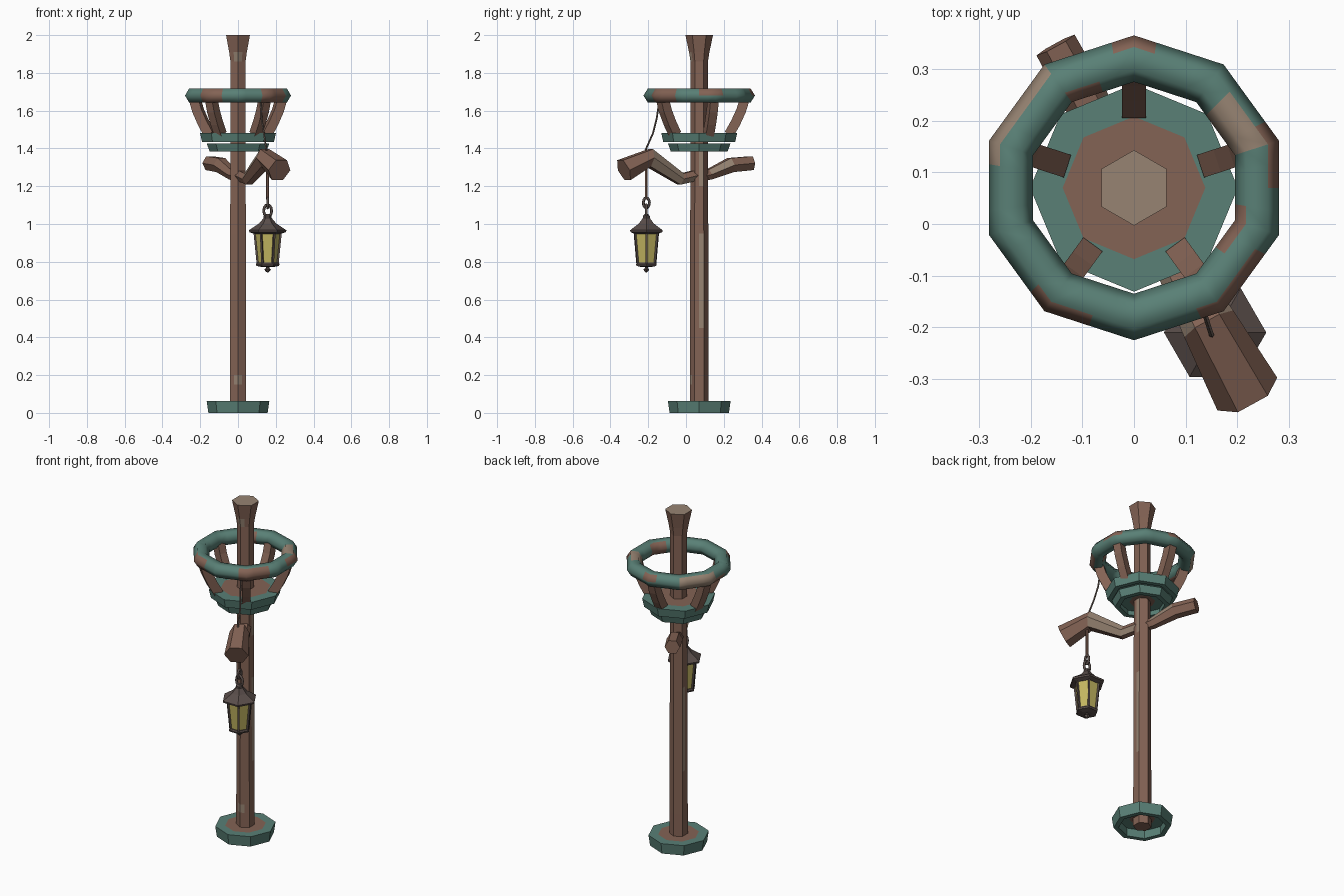
import bpy, bmesh, math
from mathutils import Vector

if "Cube" in bpy.data.objects:
    bpy.data.objects.remove(bpy.data.objects["Cube"])

def mat(name, c):
    m = bpy.data.materials.new(name)
    m.diffuse_color = (*c, 1)
    m.use_nodes = True
    m.node_tree.nodes["Principled BSDF"].inputs["Base Color"].default_value = m.diffuse_color
    return m

WOOD = mat("brown wood", (0.23, 0.125, 0.09))
TAN = mat("worn tan", (0.31, 0.23, 0.17))
TEAL = mat("teal paint", (0.10, 0.215, 0.18))
IRON = mat("dark iron", (0.10, 0.075, 0.068))
GLASS = mat("yellow glass", (0.55, 0.47, 0.12))
OLIVE = mat("olive glass", (0.27, 0.22, 0.06))
ROPE = mat("grey rope", (0.16, 0.12, 0.10))
DARK = mat("dark brown", (0.12, 0.065, 0.05))
C = Vector((0, 0.07, 0))                 # pole axis
L = Vector((0.157, -0.21, 0))            # lantern axis

def finish(name, bm, mats, smooth=None):
    bmesh.ops.recalc_face_normals(bm, faces=bm.faces)
    me = bpy.data.meshes.new(name)
    bm.to_mesh(me)
    bm.free()
    ob = bpy.data.objects.new(name, me)
    bpy.context.collection.objects.link(ob)
    for m in mats:
        me.materials.append(m)
    if smooth:
        bpy.ops.object.select_all(action='DESELECT')
        ob.select_set(True)
        bpy.context.view_layer.objects.active = ob
        bpy.ops.object.shade_smooth_by_angle(angle=math.radians(smooth))
    return ob

def skin(name, rings, mats, rule=None, closed=False, caps=(0, 0), smooth=None):
    """Join rings of points; rule(ring, side) gives the material index."""
    bm = bmesh.new()
    vs = [[bm.verts.new(p) for p in r] for r in rings]
    n = len(rings[0])
    for i in range(len(vs) if closed else len(vs) - 1):
        a, b = vs[i], vs[(i + 1) % len(vs)]
        for k in range(n):
            f = bm.faces.new((a[k], a[(k + 1) % n], b[(k + 1) % n], b[k]))
            f.material_index = rule(i, k) if rule else 0
    if not closed:
        for r, c in ((vs[0], caps[0]), (vs[-1], caps[1])):
            bm.faces.new(r).material_index = c
    return finish(name, bm, mats, smooth)

def lathe(name, center, n, profile, mats, rule=None, start=0.0, caps=(0, 0)):
    rings = [[center + Vector((r * math.cos(start + math.tau * k / n),
                               r * math.sin(start + math.tau * k / n), z))
              for k in range(n)] for r, z in profile]
    return skin(name, rings, mats, rule, caps=caps)

def sweep(name, path, side, section, mats, scale=None, rule=None, smooth=None, caps=(0, 0)):
    path = [Vector(p) for p in path]
    side = Vector(side).normalized()
    rings = []
    for i, p in enumerate(path):
        t = (path[min(i + 1, len(path) - 1)] - path[max(i - 1, 0)]).normalized()
        up = side.cross(t).normalized()
        s = scale[i] if scale else 1
        rings.append([p + side * u * s + up * v * s for u, v in section])
    return skin(name, rings, mats, rule, smooth=smooth, caps=caps)

def circle(n, r=1.0, a0=0.0):
    return [(r * math.cos(a0 + math.tau * k / n), r * math.sin(a0 + math.tau * k / n)) for k in range(n)]

# pole: hexagon with halved sides so that worn patches can be picked out
levels = [(0.0, .050), (.15, .050), (.2, .050), (.45, .049), (.95, .048), (1.2, .047),
          (1.42, .046), (1.86, .046), (1.91, .054), (2.0, .073)]
pole_rings = [[C + Vector((r * q * math.cos(a), r * q * math.sin(a), z))
               for k in range(12)
               for a in [math.radians(90 + 30 * k)]
               for q in [1 if k % 2 == 0 else math.cos(math.pi / 6)]] for z, r in levels]
worn = {(3, 9), (3, 2), (5, 9), (1, 5), (1, 6), (7, 5), (7, 6)}
skin("pole", pole_rings, [WOOD, TAN], lambda i, k: int((i, k) in worn), caps=(0, 1))

# octagonal foot and two basket plates, hollow underneath
def plate(name, r_top, r_bot, z0, z1, r_in):
    lip = 0.028
    lathe(name, C, 8, [(0.02, z1), (r_in, z1), (r_top, z1), (r_bot, z0), (r_bot - lip, z0),
                       (r_bot - lip, z1 - 0.015), (.07, z1 - .015), (0.02, z1 - 0.015)],
          [TEAL, WOOD], lambda i, k: int(i in (0, 6)), caps=(1, 1))

plate("foot", 0.166, 0.157, 0.0, 0.063, 0.112)
plate("basket_floor", 0.201, 0.190, 1.433, 1.483, 0.138)
plate("basket_underplate", 0.165, 0.150, 1.383, 1.425, 0.11)

# basket rim: ten straight lengths with paint worn off in patches
SUB = 4
rim, mids = [], []
for j in range(10 * SUB):
    s = (j % SUB) / SUB
    a, b = [math.radians(90 + 36 * (j // SUB + d)) for d in (0, 1)]
    def at(r):
        return Vector((math.cos(a), math.sin(a), 0)) * r * (1 - s) + Vector((math.cos(b), math.sin(b), 0)) * r * s
    rim.append([C + at(0.25 + 0.045 * u) + Vector((0, 0, 1.68 + 0.042 * v)) for u, v in circle(6)])
patches = [(125, 171, (0, 5), 2), (171, 190, (5, 4), 1), (296, 330, (0, 5), 1), (0, 30, (0,), 1),
           (80, 98, (0,), 1), (20, 48, (2, 1), 2), (225, 250, (0, 5), 1), (320, 352, (2, 3), 1),
           (105, 125, (2, 3), 1)]

def rim_paint(i, k):
    deg = (90 + 9 * (i + 0.5)) % 360
    for lo, hi, sides, m in patches:
        if lo <= deg <= hi and k in sides:
            return m
    return 0

skin("basket_rim", rim, [TEAL, WOOD, TAN], rim_paint, closed=True, smooth=65)

# five curved basket ribs
for j in range(5):
    a = math.radians(90 + 72 * j)
    out = Vector((math.cos(a), math.sin(a), 0))
    path = [C + out * r + Vector((0, 0, z)) for r, z in
            ((.158, 1.475), (.192, 1.535), (.222, 1.60), (.243, 1.67))]
    sweep(f"basket_rib_{j + 1}", path, (-out.y, out.x, 0),
          [(-.023, -.026), (.023, -.026), (.023, .026), (-.023, .026)], [WOOD])

# crooked branch through the pole: (distance along, height, radius)
D = Vector((0.482, -0.877, 0))
S = Vector((0.877, 0.482, 0))

def branch(name, pts, painted):
    sweep(name, [C + D * t + Vector((0, 0, z)) for t, z, r in pts], S, circle(6),
          [WOOD, TAN, DARK], [p[2] for p in pts], lambda i, k: int((i, k) in painted))

branch("front_branch", [(0.0, 1.262, .032), (.112, 1.238, .036), (.30, 1.35, .054), (.455, 1.285, .066)],
       {(0, 0), (1, 0), (1, 5), (1, 3)})
branch("back_branch", [(0.0, 1.25, .026), (-.06, 1.262, .032), (-.19, 1.312, .044), (-.315, 1.322, .042)],
       {(1, 0)})

# ropes: stay to the rim and hanger for the lantern
sweep("stay_rope", [(.15, -.215, 1.39), (.137, -.175, 1.48), (.124, -.155, 1.56), (.12, -.14, 1.66)],
      (1, 0, 0), circle(5, .005), [ROPE])
sweep("hanger_rope", [L + Vector((0, 0, 1.36)), L + Vector((0, 0, 1.13))],
      (1, 0, 0), circle(6, .0075), [WOOD])

# chain links
def link(name, z, h, w, axis):
    axis = Vector(axis)
    rings = []
    for k in range(12):
        a = math.tau * k / 12
        o = axis * math.cos(a) + Vector((0, 0, math.sin(a)))
        base = L + axis * w * math.cos(a) + Vector((0, 0, z + h * math.sin(a)))
        nrm = axis.cross(Vector((0, 0, 1)))
        rings.append([base + o * u + nrm * v for u, v in circle(6, .0075)])
    skin(name, rings, [IRON], closed=True, smooth=65)

link("upper_link", 1.112, .027, .016, (0, 1, 0))
link("lower_link", 1.070, .032, .021, (1, 0, 0))

# lantern roof, base and finial
lathe("lantern_roof", L, 6, [(.012, 1.052), (.021, 1.042), (.021, 1.032), (.045, 1.003),
                             (.099, .967), (.097, .957), (.070, .948)], [IRON])
lathe("lantern_base", L, 6, [(.058, .795), (.063, .787), (.060, .778), (.030, .772)], [IRON])
lathe("lantern_finial", L, 6, [(.010, .774), (.009, .766), (.017, .760), (.014, .753), (.004, .744)], [IRON])

# lantern glass: tapering hexagon, each pane inset with a bright middle
glass = lathe("lantern_glass", L, 6, [(.051, .79), (.068, .955)], [OLIVE, GLASS])
bm = bmesh.new()
bm.from_mesh(glass.data)
panes = [f for f in bm.faces if len(f.verts) == 4]
bmesh.ops.inset_individual(bm, faces=panes, thickness=0.009)
for f in panes:
    f.material_index = 1
bm.to_mesh(glass.data)
bm.free()

# lantern corner bars
for k in range(6):
    a = math.tau * k / 6
    o = Vector((math.cos(a), math.sin(a), 0))
    sweep(f"lantern_bar_{k + 1}", [L + o * .053 + Vector((0, 0, .785)), L + o * .070 + Vector((0, 0, .957))],
          (-o.y, o.x, 0), [(-.005, -.005), (.005, -.005), (.005, .005), (-.005, .005)], [IRON])
